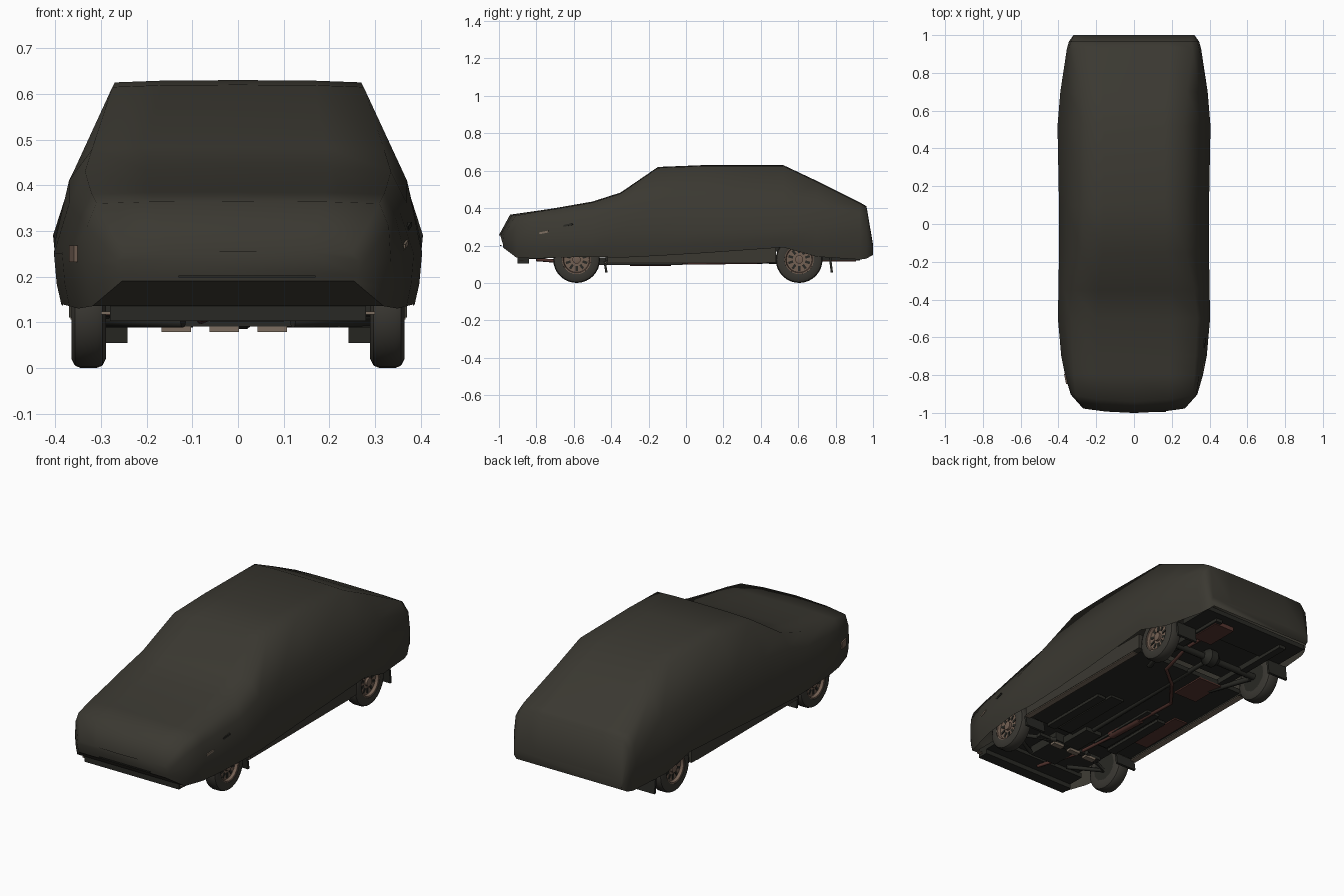
import bpy, bmesh, math
from mathutils import Matrix, Vector

cube = bpy.data.objects.get("Cube")
if cube:
    bpy.data.objects.remove(cube, do_unlink=True)


def material(name, rgb):
    m = bpy.data.materials.new(name)
    m.use_nodes = True
    m.diffuse_color = (*rgb, 1)
    m.node_tree.nodes["Principled BSDF"].inputs["Base Color"].default_value = (*rgb, 1)
    return m


COVER = material("olive grey cloth", (.043, .04, .031))
RUBBER = material("tyre rubber", (.043, .04, .033))
RIM = material("bronze rim", (.17, .115, .085))
UNDER = material("dark underbody", (.022, .022, .018))
EXHAUST = material("rusty red", (.09, .035, .028))
SILL = material("tan metal", (.2, .155, .115))


def finish(name, bm, mat, angle=None):
    bmesh.ops.recalc_face_normals(bm, faces=bm.faces)
    me = bpy.data.meshes.new(name)
    bm.to_mesh(me)
    bm.free()
    me.materials.append(mat)
    ob = bpy.data.objects.new(name, me)
    bpy.context.collection.objects.link(ob)
    if angle:
        bpy.ops.object.select_all(action='DESELECT')
        ob.select_set(True)
        bpy.context.view_layer.objects.active = ob
        bpy.ops.object.shade_smooth_by_angle(angle=math.radians(angle))
    return ob


def loft(rings, closed_ring, caps):
    bm = bmesh.new()
    vs = [[bm.verts.new(p) for p in r] for r in rings]
    n = len(vs[0])
    for a, b in zip(vs, vs[1:]):
        for i in range(n if closed_ring else n - 1):
            j = (i + 1) % n
            bm.faces.new((a[i], a[j], b[j], b[i]))
    if caps:
        bm.faces.new(vs[0])
        bm.faces.new(vs[-1])
    return bm


def box(name, centre, size, mat, rot=None):
    bm = bmesh.new()
    bmesh.ops.create_cube(bm, size=1)
    bmesh.ops.scale(bm, vec=size, verts=bm.verts)
    if rot:
        bmesh.ops.transform(bm, matrix=rot, verts=bm.verts)
    bmesh.ops.translate(bm, vec=centre, verts=bm.verts)
    return finish(name, bm, mat)


def lathe(name, profile, centre, mat, side=1, steps=32, caps=True):
    # profile holds (radius, x) pairs turned about the x axis
    rings = []
    for r, x in profile:
        rings.append([Vector(centre) + Vector((side * x,
                     r * math.cos(2 * math.pi * i / steps),
                     r * math.sin(2 * math.pi * i / steps))) for i in range(steps)])
    return finish(name, loft(rings, True, caps), mat, 35)


def tube(name, points, radius, mat):
    cu = bpy.data.curves.new(name, 'CURVE')
    cu.dimensions = '3D'
    cu.bevel_depth = radius
    cu.bevel_resolution = 2
    cu.use_fill_caps = True
    sp = cu.splines.new('POLY')
    sp.points.add(len(points) - 1)
    for p, co in zip(sp.points, points):
        p.co = (*co, 1)
    cu.materials.append(mat)
    ob = bpy.data.objects.new(name, cu)
    bpy.context.collection.objects.link(ob)
    return ob


# Draped cover: y, hem z, widest z and x, shoulder z and x, top edge z and x
stations = [
    (-.99, .19, .22, .27, .235, .265, .25, .25),
    (-.93, .135, .23, .335, .31, .33, .36, .31),
    (-.8, .13, .25, .365, .33, .345, .38, .32),
    (-.7, .135, .25, .385, .34, .355, .395, .325),
    (-.5, .14, .25, .403, .36, .37, .43, .335),
    (-.35, .135, .28, .40, .41, .37, .478, .32),
    (-.15, .145, .28, .397, .43, .36, .615, .275),
    (.1, .16, .28, .397, .43, .36, .625, .27),
    (.52, .19, .29, .405, .43, .36, .625, .265),
    (.7, .14, .29, .39, .42, .345, .54, .28),
    (.93, .125, .28, .355, .37, .345, .425, .31),
    (.965, .13, .27, .345, .36, .335, .405, .30),
    (1.0, .15, .17, .32, .185, .32, .2, .31),
]
rings = []
for y, zb, zw, xw, zs, xs, zt, xt in stations:
    half = [(xw - .016, zb), (xw - .006, zb * .6 + zw * .4), (xw, zw),
            (xs, zs), (xt, zt), (xt * .6, zt + .004)]
    full = half + [(0, zt + .005)] + [(-x, z) for x, z in reversed(half)]
    bow = .03 if y < -.9 else 0       # the nose is rounded in plan
    rings.append([(x, y + bow * ((x / .3) ** 2 - .35), z) for x, z in full])
finish("car_cover", loft(rings, False, True), COVER, 85)
# Cloth tucked under the nose
finish("cover_chin", loft([(r[0], r[-1]) for r in rings[:2]], False, False), COVER)

# Wheels, mud flaps and axle parts
R = .125
tyre = [(.076, .0), (.105, .0), (.12, .008), (R, .02), (R, .056),
        (.12, .068), (.105, .076), (.078, .074), (.076, .05)]
rim = [(.079, .01), (.079, .072), (.072, .07), (.068, .055)]
for side, tag in ((1, "left"), (-1, "right")):
    for y, end in ((-.585, "front"), (.605, "rear")):
        c = (side * .289, y, R)
        name = f"{end}_{tag}"
        lathe(name + "_tyre", tyre, c, RUBBER, side, caps=False)
        lathe(name + "_rim", rim, c, RIM, side)
        lathe(name + "_brake_plate", [(.079, .0), (.079, .009)], c, UNDER, side)
        lathe(name + "_hub", [(.022, .05), (.022, .068), (.015, .07)], c, RIM, side, 16)
        for k in range(10):
            a = math.tau * (k + .5) / 10
            pos = Vector(c) + Vector((side * .056, .047 * math.cos(a), .047 * math.sin(a)))
            box(f"{name}_vent_{k}", pos, (.005, .026, .013), UNDER,
                Matrix.Rotation(a, 3, 'X'))
    box(f"front_{tag}_mud_flap", (side * .302, -.43, .085), (.12, .012, .06), UNDER,
        Matrix.Rotation(.15, 3, 'X'))
    box(f"rear_{tag}_mud_flap", (side * .302, .775, .095), (.12, .012, .08), UNDER,
        Matrix.Rotation(.12, 3, 'X'))
    # Sills and chassis rails
    box(f"{tag}_sill", (side * .352, .03, .15), (.035, .9, .08), COVER)
    box(f"{tag}_sill_flange", (side * .352, .0, .108), (.03, .86, .005), SILL)
    box(f"{tag}_rail", (side * .2, -.22, .105), (.05, .4, .016), UNDER)
    box(f"{tag}_rear_rail", (side * .21, .68, .135), (.04, .5, .03), UNDER)
    box(f"{tag}_bumper_bracket", (side * .26, -.88, .12), (.08, .02, .006), SILL)
    # Suspension arms
    tube(f"{tag}_front_arm", [(side * .1, -.5, .1), (side * .29, -.585, .1),
                              (side * .12, -.68, .1)], .012, UNDER)
    tube(f"{tag}_trailing_arm", [(side * .2, .36, .12), (side * .27, .6, .11)], .014, UNDER)

# Slits in the cloth on one side, marker lamp showing on the other
for name, x, y, z, mat in (("front_slit", .366, -.76, .27, SILL),
                           ("rear_slit", .373, -.63, .31, UNDER)):
    box(name, (x, y, z), (.008, .05, .01), mat,
        Matrix.Rotation(-.15, 3, 'Z') @ Matrix.Rotation(.2, 3, 'X'))
box("marker_lamp", (-.361, -.82, .25), (.008, .055, .036), RIM,
    Matrix.Rotation(.2, 3, 'Z'))

# Floor pan in sections between the wheel wells
for name, y0, y1, w, z in (("nose_tray", -.9, -.75, .28, .14),
                           ("engine_bay_floor", -.75, -.42, .26, .16),
                           ("cabin_floor", -.43, .44, .34, .13),
                           ("axle_floor", .44, .77, .26, .18),
                           ("boot_floor", .77, .97, .32, .15)):
    box(name, (0, (y0 + y1) / 2, z), (2 * w, y1 - y0, .025), UNDER)
for side in (1, -1):
    box("floor_stiffener", (side * .12, -.2, .112), (.08, .42, .014), UNDER)
box("bumper_lip", (0, -.87, .118), (.56, .06, .03), UNDER)
box("front_fold", (.02, -.99, .2), (.3, .008, .005), UNDER)

# Engine sump, cross members and rear axle
box("engine_sump", (.02, -.6, .125), (.16, .2, .05), UNDER)
box("gearbox", (0, -.42, .115), (.1, .2, .04), UNDER)
box("front_cross_member", (0, -.52, .1), (.4, .03, .018), UNDER)
for x in (-.135, -.03, .075):
    box("cross_member_pad", (x, -.52, .085), (.065, .03, .012), SILL)
tube("rear_axle", [(-.29, .605, .125), (.29, .605, .125)], .018, UNDER)
lathe("differential", [(.02, -.05), (.045, -.02), (.045, .02), (.02, .05)],
      (0, .605, .13), UNDER, 1, 16)
tube("drive_shaft", [(0, -.35, .115), (0, .58, .125)], .012, UNDER)

# Exhaust line with two silencers, and red floor panels
tube("exhaust_pipe", [(-.03, -.8, .125), (-.08, -.55, .105), (-.1, -.3, .105),
                      (-.12, .15, .108), (.0, .3, .11), (.12, .4, .11),
                      (.15, .6, .14), (.16, .72, .13)], .009, EXHAUST)
tube("middle_silencer", [(-.1, -.3, .115), (-.11, -.08, .115)], .024, EXHAUST)
box("rear_silencer", (.16, .82, .135), (.12, .18, .04), EXHAUST)
box("rear_floor_panel", (-.14, .34, .115), (.14, .2, .01), EXHAUST)
box("side_floor_panel", (-.28, -.12, .115), (.08, .32, .01), EXHAUST)
